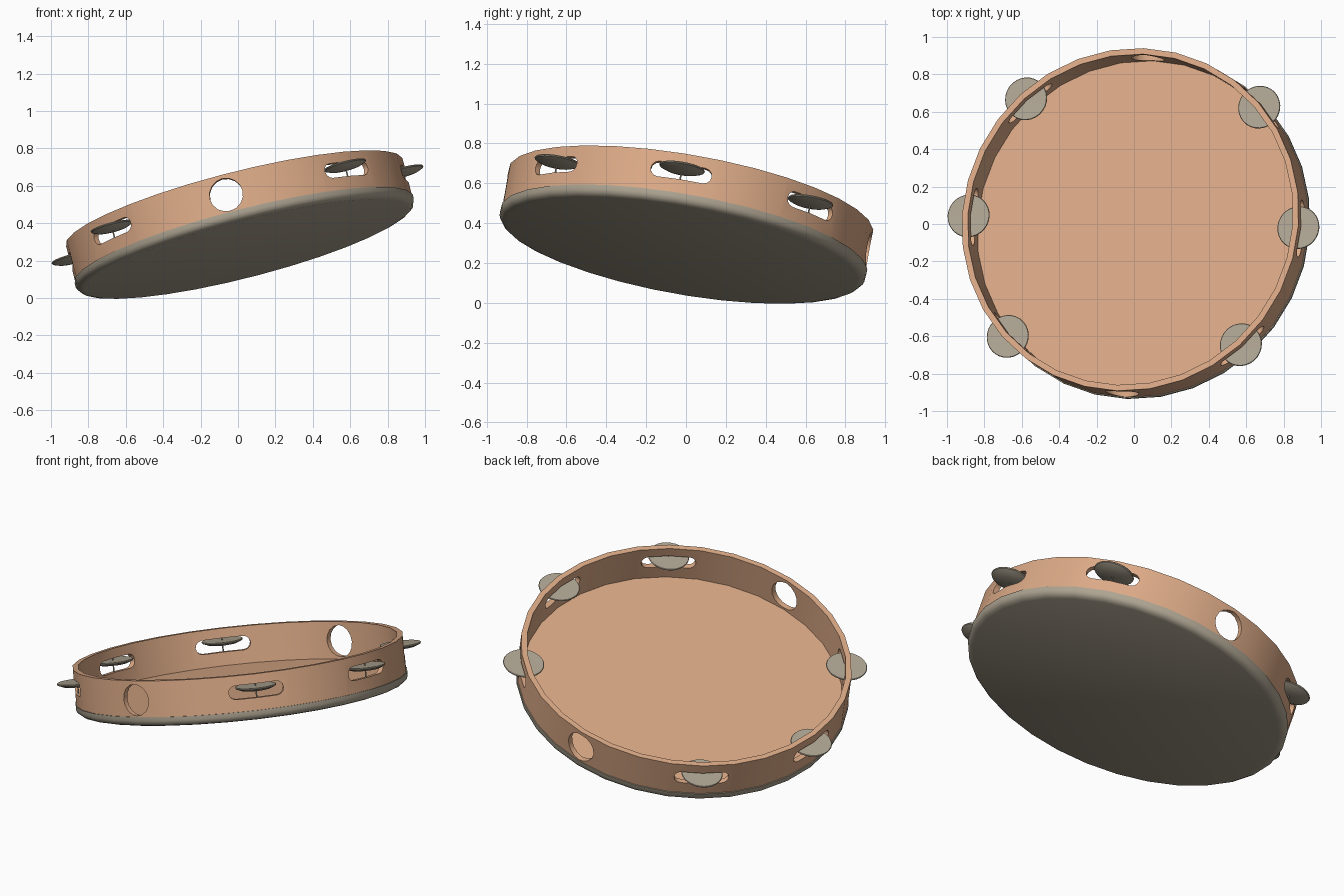
import bpy, bmesh, math
from mathutils import Matrix, Vector

if "Cube" in bpy.data.objects:
    bpy.data.objects.remove(bpy.data.objects["Cube"])

# ---- tilted frame of the drum: origin = centre of the bottom skin ----
n = Vector((-0.245, 0.17, 0)); n.z = math.sqrt(1 - n.length_squared)
ax = (Vector((1, 0, 0)) - n * n.x).normalized()
ay = n.cross(ax)
H = 0.262
origin = Vector((-0.02, 0.024, 0.513)) - n * H
TILT = Matrix((ax, ay, n)).transposed().to_4x4()
TILT = Matrix.Translation(origin) @ TILT @ Matrix.Rotation(math.radians(-4.5), 4, 'Z')
SIDES = 32
PITCH = math.radians(45)


def material(name, col):
    m = bpy.data.materials.new(name)
    m.diffuse_color = (*col, 1)
    m.use_nodes = True
    m.node_tree.nodes["Principled BSDF"].inputs["Base Color"].default_value = m.diffuse_color
    return m


wood = material("warm_wood", (0.71, 0.40, 0.24))
metal = material("grey_metal", (0.42, 0.37, 0.285))


def finish(name, bm, mat, tilt=True):
    bmesh.ops.remove_doubles(bm, verts=bm.verts, dist=1e-5)
    bmesh.ops.recalc_face_normals(bm, faces=bm.faces)
    me = bpy.data.meshes.new(name)
    bm.to_mesh(me)
    bm.free()
    ob = bpy.data.objects.new(name, me)
    bpy.context.collection.objects.link(ob)
    if mat:
        me.materials.append(mat)
    if tilt:
        ob.matrix_world = TILT
    return ob


def smooth(ob, deg=35):
    bpy.ops.object.select_all(action='DESELECT')
    ob.select_set(True)
    bpy.context.view_layer.objects.active = ob
    bpy.ops.object.shade_smooth_by_angle(angle=math.radians(deg))


def lathe(bm, prof, sides, closed=False, at=Matrix()):
    """Spin an (r, z) profile around z; points with r = 0 close the ends."""
    rings = []
    for r, z in prof:
        cnt = 1 if r == 0 else sides
        rings.append([bm.verts.new(at @ Vector((r * math.cos(2 * math.pi * i / sides),
                                                r * math.sin(2 * math.pi * i / sides), z)))
                      for i in range(cnt)])
    pairs = list(zip(rings, rings[1:])) + ([(rings[-1], rings[0])] if closed else [])
    for a, b in pairs:
        for i in range(sides):
            j = (i + 1) % sides
            q = [a[i % len(a)], a[j % len(a)], b[j % len(b)], b[i % len(b)]]
            bm.faces.new(list(dict.fromkeys(q)))


def radial_prism(bm, outline, ang):
    """Prism of a (tangent, height) outline pushed radially through the wall."""
    rot = Matrix.Rotation(ang, 4, 'Z')
    a, b = [[bm.verts.new(rot @ Vector((r, t, z))) for t, z in outline] for r in (0.78, 1.05)]
    bm.faces.new(a)
    bm.faces.new(b[::-1])
    for i in range(len(a)):
        j = (i + 1) % len(a)
        bm.faces.new((a[i], b[i], b[j], a[j]))


jingle_angles = [k * PITCH for k in (0, 1, 3, 4, 5, 7)]
hole_angles = [2 * PITCH, 6 * PITCH]

# ---- wooden hoop with slots and round holes cut through ----
bm = bmesh.new()
lathe(bm, [(0.93, 0.03), (0.93, H), (0.898, H), (0.898, 0.03)], SIDES, closed=True)
hoop = finish("hoop", bm, wood)

bm = bmesh.new()
slot = []
for side, start in ((1, -90), (-1, 90)):
    for i in range(7):
        a = math.radians(start + i * 30)
        slot.append((side * 0.115 + 0.04 * math.cos(a), 0.167 + 0.04 * math.sin(a)))
hole = [(0.09 * math.cos(math.pi * i / 8), 0.152 + 0.09 * math.sin(math.pi * i / 8)) for i in range(16)]
for a in jingle_angles:
    radial_prism(bm, slot, a)
for a in hole_angles:
    radial_prism(bm, hole, a)
cutter = finish("slot_cutter", bm, None)
cutter.hide_render = True
bpy.context.view_layer.update()

mod = hoop.modifiers.new("cut", 'BOOLEAN')
mod.operation = 'DIFFERENCE'
mod.solver = 'EXACT'
mod.object = cutter
bpy.context.view_layer.objects.active = hoop
bpy.ops.object.modifier_apply(modifier="cut")
bpy.data.objects.remove(cutter)
smooth(hoop)

# ---- drum skin: grey outside with rounded rim ----
bm = bmesh.new()
lathe(bm, [(0, 0), (0.895, 0), (0.915, 0.006), (0.929, 0.018), (0.935, 0.034),
           (0.935, 0.056), (0.925, 0.056)], SIDES)
smooth(finish("drum_skin", bm, metal))

# ---- inner face of the skin ----
bm = bmesh.new()
lathe(bm, [(0, 0.044), (0.905, 0.044), (0.905, 0.05), (0, 0.05)], SIDES)
smooth(finish("inner_floor", bm, wood))

# ---- jingles (shallow cups) and their pins ----
for k, a in enumerate(jingle_angles):
    at = Matrix.Rotation(a, 4, 'Z') @ Matrix.Translation((0.912, 0, 0))
    bm = bmesh.new()
    lathe(bm, [(0, 0.193), (0.113, 0.195), (0.116, 0.191), (0.113, 0.186), (0.085, 0.174),
               (0.045, 0.168), (0, 0.166)], 28, at=at)
    smooth(finish(f"jingle_{k + 1}", bm, metal))
    bm = bmesh.new()
    lathe(bm, [(0, 0.12), (0.004, 0.12), (0.004, 0.212), (0, 0.212)], 8, at=at)
    smooth(finish(f"jingle_pin_{k + 1}", bm, metal))
